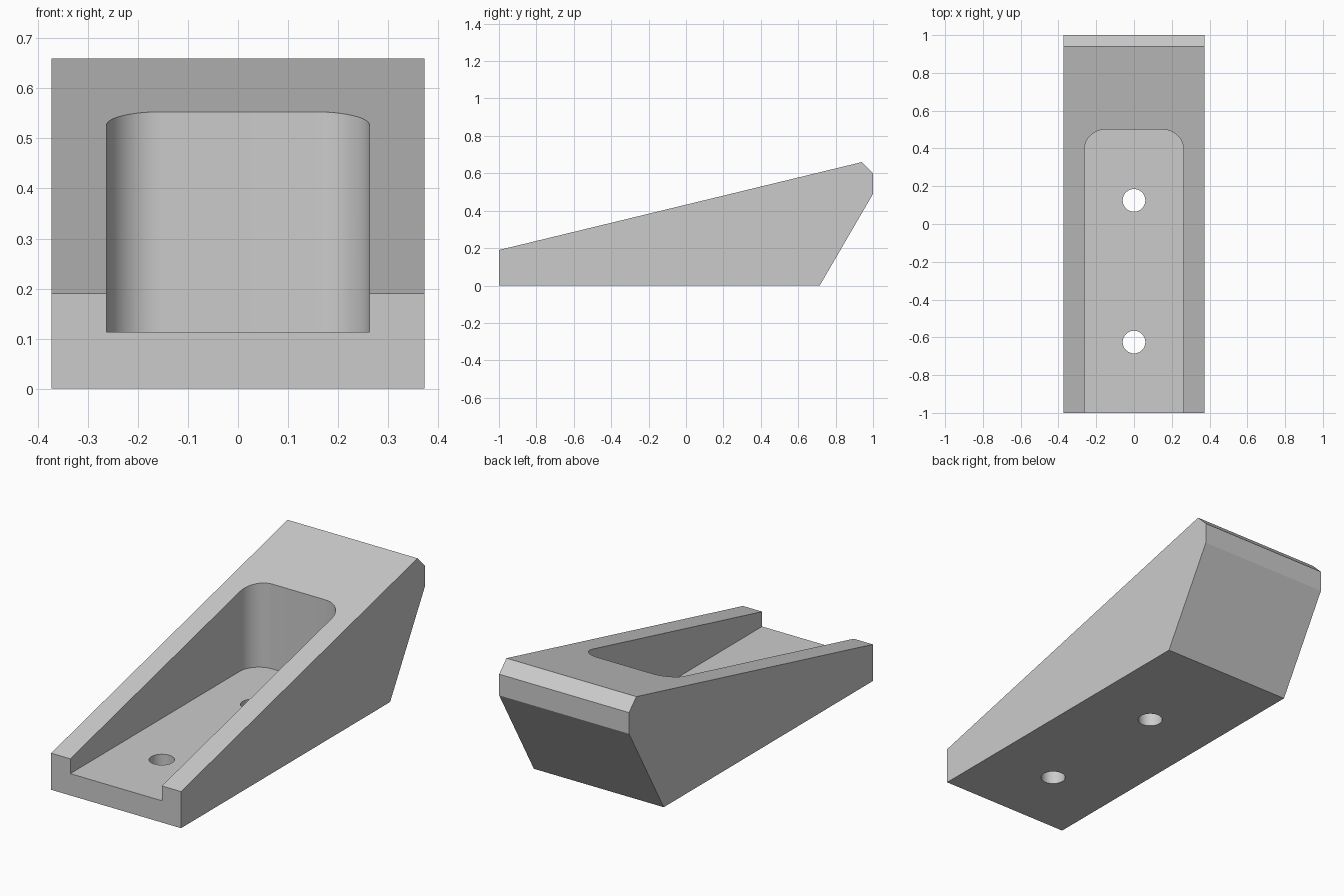
import bpy, bmesh, math
from mathutils import Vector

cube = bpy.data.objects.get("Cube")
if cube:
    bpy.data.objects.remove(cube, do_unlink=True)

grey = bpy.data.materials.new("light_grey")
grey.use_nodes = True
colour = (0.6, 0.6, 0.6, 1)
grey.diffuse_color = colour
grey.node_tree.nodes["Principled BSDF"].inputs["Base Color"].default_value = colour


def prism(name, outline, offset):
    """Extrude a closed outline of 3D points along an offset."""
    bm = bmesh.new()
    base = bm.faces.new([bm.verts.new(p) for p in outline])
    ext = bmesh.ops.extrude_face_region(bm, geom=[base])
    verts = [v for v in ext["geom"] if isinstance(v, bmesh.types.BMVert)]
    bmesh.ops.translate(bm, verts=verts, vec=Vector(offset))
    bmesh.ops.recalc_face_normals(bm, faces=bm.faces)
    mesh = bpy.data.meshes.new(name)
    bm.to_mesh(mesh)
    bm.free()
    mesh.materials.append(grey)
    obj = bpy.data.objects.new(name, mesh)
    bpy.context.collection.objects.link(obj)
    return obj


def arc(cx, cy, z, radius, start, end, steps):
    angles = [math.radians(start + (end - start) * i / steps) for i in range(steps + 1)]
    return [(cx + radius * math.cos(a), cy + radius * math.sin(a), z) for a in angles]


# Wedge body from its side profile
half = 0.373
profile = [(-1, 0), (0.715, 0), (1, 0.49), (1, 0.6), (0.94, 0.66), (-1, 0.19)]
body = prism("wedge_body", [(-half, y, z) for y, z in profile], (2 * half, 0, 0))

# Pocket with rounded back corners, open at the front
w, back, r, floor = 0.263, 0.5, 0.11, 0.113
outline = [(-w, -1.2, floor), (w, -1.2, floor)]
outline += arc(w - r, back - r, floor, r, 0, 90, 12)
outline += arc(r - w, back - r, floor, r, 90, 180, 12)
cutters = [prism("pocket_cutter", outline, (0, 0, 1))]

# Two screw holes through the floor
for y in (-0.625, 0.125):
    circle = arc(0, y, -0.2, 0.06, 0, 360, 40)[:-1]
    cutters.append(prism("hole_cutter", circle, (0, 0, 0.6)))

bpy.ops.object.select_all(action="DESELECT")
bpy.context.view_layer.objects.active = body
body.select_set(True)
for cutter in cutters:
    cutter.hide_render = True
    mod = body.modifiers.new("cut", "BOOLEAN")
    mod.operation = "DIFFERENCE"
    mod.solver = "EXACT"
    mod.object = cutter
    bpy.ops.object.modifier_apply(modifier=mod.name)
    bpy.data.objects.remove(cutter, do_unlink=True)

bpy.ops.object.shade_smooth_by_angle(angle=math.radians(25))
